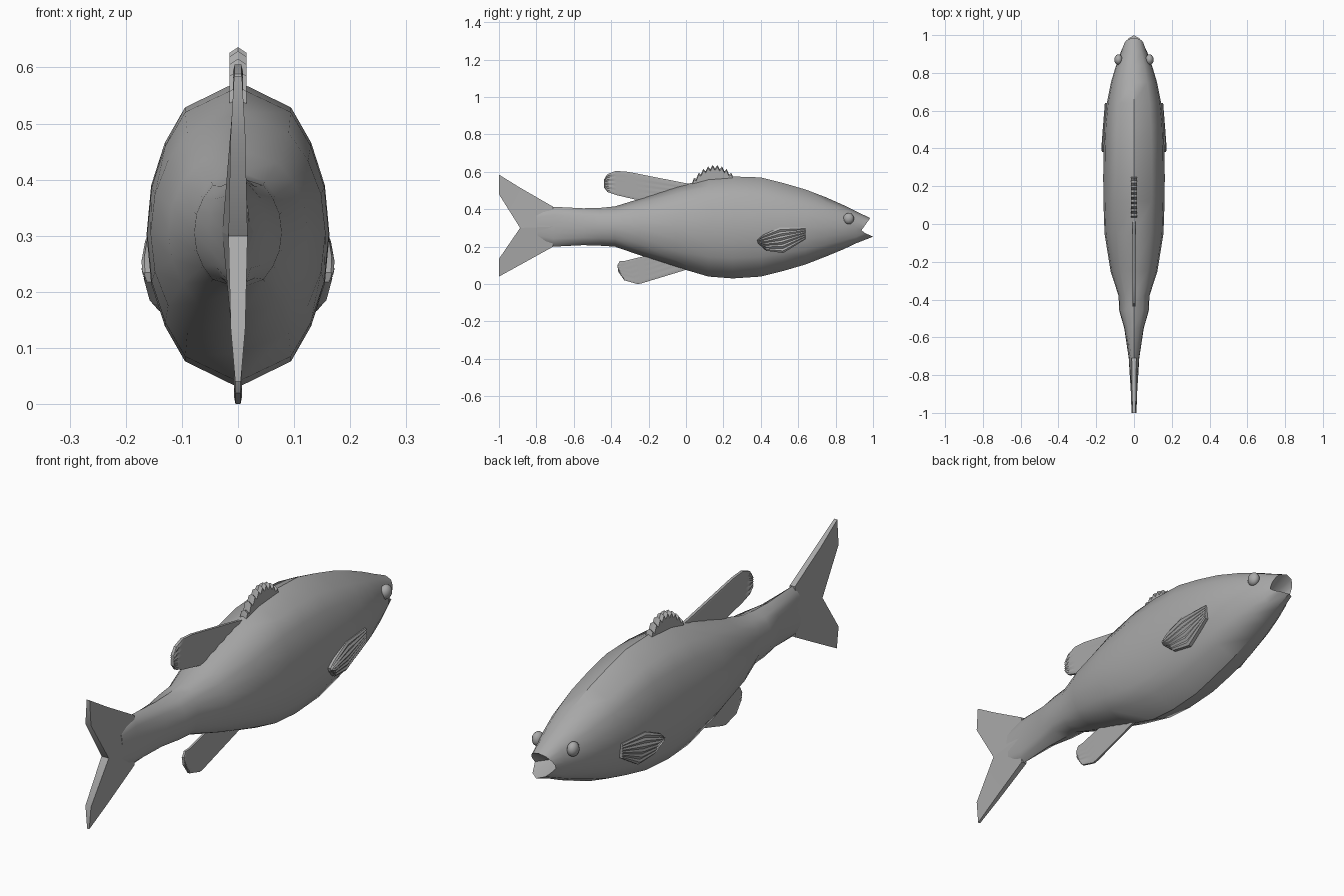
import bpy, bmesh

cube = bpy.data.objects.get("Cube")
if cube:
    bpy.data.objects.remove(cube, do_unlink=True)

grey = bpy.data.materials.new("plain_grey")
grey.use_nodes = True
grey.diffuse_color = (0.4, 0.4, 0.4, 1)
grey.node_tree.nodes["Principled BSDF"].inputs["Base Color"].default_value = (0.4, 0.4, 0.4, 1)


def finish(name, bm, angle=0.7):
    """Turn a bmesh into a smooth, grey object."""
    bmesh.ops.recalc_face_normals(bm, faces=bm.faces)
    mesh = bpy.data.meshes.new(name)
    bm.to_mesh(mesh)
    bm.free()
    mesh.materials.append(grey)
    obj = bpy.data.objects.new(name, mesh)
    bpy.context.collection.objects.link(obj)
    bpy.ops.object.select_all(action="DESELECT")
    obj.select_set(True)
    bpy.context.view_layer.objects.active = obj
    bpy.ops.object.shade_smooth_by_angle(angle=angle)
    return obj


def loft(name, rings, tip=None, angle=0.7):
    """Skin closed rings; the last one ends in a flat cap or a fan to tip."""
    bm = bmesh.new()
    rows = [[bm.verts.new(p) for p in ring] for ring in rings]
    n = len(rows[0])
    for a, b in zip(rows, rows[1:]):
        for i in range(n):
            k = (i + 1) % n
            bm.faces.new((a[i], a[k], b[k], b[i]))
    bm.faces.new(rows[0])
    if tip:
        v = bm.verts.new(tip)
        for i in range(n):
            bm.faces.new((rows[-1][i], rows[-1][(i + 1) % n], v))
    else:
        bm.faces.new(rows[-1])
    return finish(name, bm, angle)


def rayed_fin(name, upper, lower, half, rays, centre=lambda y, z: 0):
    """Fin between two edges, ridged by rays that run along it."""
    rings = []
    for (ya, za), (yb, zb) in zip(upper, lower):
        near, far = [], []
        for i in range(rays + 1):
            t = i / rays
            y, z = ya + (yb - ya) * t, za + (zb - za) * t
            w = half * (1 if i % 2 else 0.65)
            c = centre(y, z)
            near.append((c + w, y, z))
            far.append((c - w, y, z))
        rings.append(near + far[::-1])
    return loft(name, rings, angle=0.5)


# Body: y, bottom, top, half width from tail root to cheeks
stations = [
    (-0.80, 0.23, 0.39, 0.020), (-0.71, 0.20, 0.413, 0.028),
    (-0.55, 0.208, 0.405, 0.052), (-0.46, 0.205, 0.407, 0.078),
    (-0.38, 0.20, 0.415, 0.082), (-0.25, 0.155, 0.455, 0.124),
    (-0.05, 0.09, 0.52, 0.156), (0.12, 0.04, 0.565, 0.162),
    (0.25, 0.03, 0.575, 0.163), (0.40, 0.04, 0.57, 0.161),
    (0.52, 0.07, 0.54, 0.156), (0.64, 0.105, 0.505, 0.144),
    (0.75, 0.148, 0.463, 0.122), (0.84, 0.185, 0.423, 0.095),
    (0.91, 0.218, 0.388, 0.070),
]
half_section = [(0, 1), (0.58, 0.83), (0.8, 0.6), (0.95, 0.32), (1, 0),
                (0.95, -0.32), (0.8, -0.6), (0.58, -0.83), (0, -1)]
section = half_section + [(-u, v) for u, v in half_section[-2:0:-1]]
rings = []
for y, low, high, w in stations:
    rings.append([(u * w, y, (low + high) / 2 + v * (high - low) / 2) for u, v in section])


# Mouth: lips reach forward above and below the mouth corners
def lip_y(v):
    return 0.935 + (0.05 * (v + 0.4) / 1.4 if v > -0.4 else 0.065 * (-0.4 - v) / 0.6)


rings.append([(u * 0.052, lip_y(v), 0.303 + 0.05 * v) for u, v in section])
loft("body", rings, tip=(0, 0.88, 0.29))

# Tail fin lobes: y, outer z, outer half thickness, inner z, inner half thickness
lobes = {
    "upper_tail_lobe": [(-0.71, 0.413, 0.012, 0.307, 0.028),
                        (-0.887, 0.515, 0.011, 0.30, 0.017),
                        (-1, 0.585, 0.007, 0.48, 0.013)],
    "lower_tail_lobe": [(-0.71, 0.20, 0.012, 0.307, 0.028),
                        (-0.887, 0.102, 0.009, 0.30, 0.017),
                        (-1, 0.04, 0.005, 0.135, 0.013)],
}
for name, cols in lobes.items():
    loft(name, [[(to, y, zo), (ti, y, zi), (-ti, y, zi), (-to, y, zo)]
                for y, zo, to, zi, ti in cols])

# Soft rear dorsal fin and anal fin
rayed_fin("rear_dorsal_fin",
          [(0.02, 0.535), (-0.31, 0.60), (-0.375, 0.605), (-0.42, 0.588), (-0.438, 0.56)],
          [(-0.1, 0.44), (-0.25, 0.447), (-0.37, 0.475), (-0.42, 0.492), (-0.438, 0.515)],
          0.009, 10)
rayed_fin("anal_fin",
          [(-0.1, 0.18), (-0.24, 0.145), (-0.33, 0.123), (-0.355, 0.122), (-0.367, 0.10)],
          [(0.02, 0.082), (-0.24, 0.003), (-0.26, 0.0), (-0.33, 0.02), (-0.362, 0.065)],
          0.007, 10)

# Spiny front dorsal fin: zigzag ridge
rings = []
steps = 18
for i in range(steps + 1):
    y = 0.03 + 0.225 * i / steps
    z = 0.637 - 5.5 * (y - 0.155) ** 2 - (0 if i % 2 else 0.02)
    rings.append([(-0.015, y, 0.52), (-0.015, y, z - 0.01), (0, y, z),
                  (0.015, y, z - 0.01), (0.015, y, 0.52)])
loft("spiny_dorsal_fin", rings, angle=0.5)

# Pectoral fins and eyes, one of each per side
for name, s in (("left", 1), ("right", -1)):
    rayed_fin(name + "_pectoral_fin",
              [(0.64, 0.302), (0.50, 0.302), (0.41, 0.262), (0.38, 0.235)],
              [(0.64, 0.24), (0.52, 0.166), (0.43, 0.178), (0.385, 0.218)],
              0.014, 12,
              lambda y, z, s=s: s * (0.158 - 0.08 * max(0, y - 0.42) - 0.25 * max(0, 0.24 - z)))
    bm = bmesh.new()
    bmesh.ops.create_uvsphere(bm, u_segments=12, v_segments=8, radius=0.03)
    bmesh.ops.scale(bm, verts=bm.verts, vec=(0.75, 0.95, 1))
    bmesh.ops.translate(bm, verts=bm.verts, vec=(s * 0.082, 0.87, 0.35))
    finish(name + "_eye", bm)
